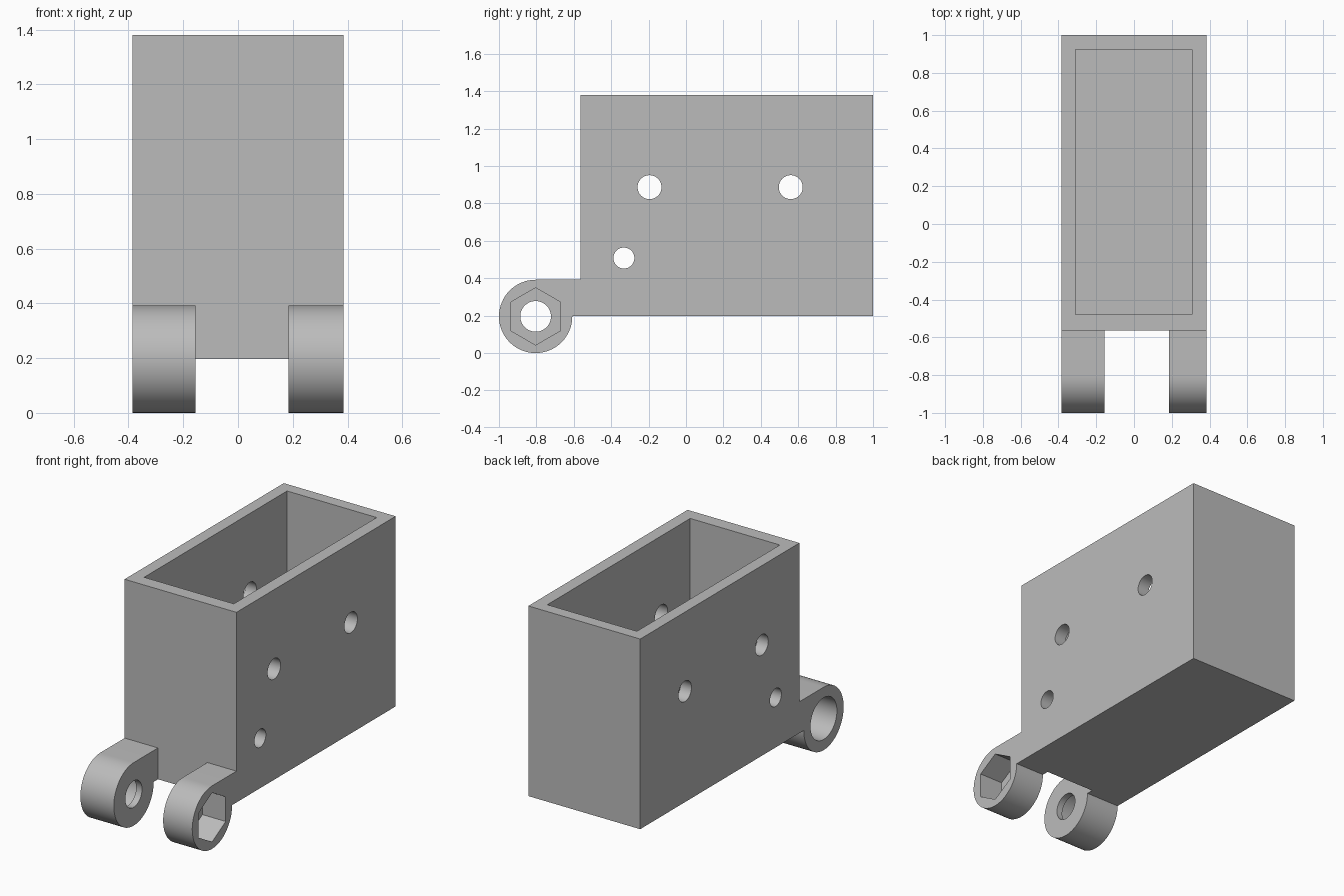
import bpy
import bmesh
from math import cos, sin, pi, radians

cube = bpy.data.objects.get("Cube")
if cube:
    bpy.data.objects.remove(cube, do_unlink=True)

grey = bpy.data.materials.new("plain grey")
grey.use_nodes = True
GREY = (0.5, 0.5, 0.5, 1)
grey.diffuse_color = GREY
grey.node_tree.nodes["Principled BSDF"].inputs["Base Color"].default_value = GREY


def prism(name, outline, x0, x1):
    """Extrude a (y, z) outline from x0 to x1."""
    bm = bmesh.new()
    face = bm.faces.new([bm.verts.new((x0, y, z)) for y, z in outline])
    ext = bmesh.ops.extrude_face_region(bm, geom=[face])
    moved = [v for v in ext["geom"] if isinstance(v, bmesh.types.BMVert)]
    bmesh.ops.translate(bm, verts=moved, vec=(x1 - x0, 0, 0))
    bmesh.ops.recalc_face_normals(bm, faces=bm.faces)
    mesh = bpy.data.meshes.new(name)
    bm.to_mesh(mesh)
    bm.free()
    mesh.materials.append(grey)
    obj = bpy.data.objects.new(name, mesh)
    bpy.context.collection.objects.link(obj)
    return obj


def rect(y0, y1, z0, z1):
    return [(y0, z0), (y1, z0), (y1, z1), (y0, z1)]


def ring(y, z, r, n=48, start=0.0, sweep=2 * pi):
    return [(y + r * cos(start + sweep * i / n), z + r * sin(start + sweep * i / n))
            for i in range(n)]


def activate(obj):
    bpy.ops.object.select_all(action="DESELECT")
    obj.select_set(True)
    bpy.context.view_layer.objects.active = obj


def combine(obj, other, operation):
    """Apply a boolean with another solid, then discard that solid."""
    mod = obj.modifiers.new("boolean", "BOOLEAN")
    mod.operation = operation
    mod.solver = "EXACT"
    mod.object = other
    activate(obj)
    bpy.ops.object.modifier_apply(modifier=mod.name)
    bpy.data.objects.remove(other, do_unlink=True)


HALF = 0.385
FRONT, BACK, BASE, TOP = -0.565, 1.0, 0.197, 1.38
PIN_Y, PIN_Z, LUG_R = -0.804, 0.196, 0.196

# Open-topped box with a cavity and cross holes
box = prism("bracket_box", rect(FRONT, BACK, BASE, TOP), -HALF, HALF)
combine(box, prism("cavity", rect(-0.48, 0.925, 0.275, 1.6), -0.31, 0.307), "DIFFERENCE")
for y, z, r in ((-0.195, 0.887, 0.064), (0.56, 0.887, 0.064), (-0.332, 0.508, 0.056)):
    combine(box, prism("cross_hole", ring(y, z, r), -0.6, 0.6), "DIFFERENCE")

# Hinge lugs: rounded knuckle, arm, pin hole and outer recess
ARM_Y = FRONT + 0.02
knuckle = ring(PIN_Y, PIN_Z, LUG_R, 48, pi / 2, 1.5 * pi)
outline = knuckle + [(PIN_Y + LUG_R, BASE), (ARM_Y, BASE), (ARM_Y, PIN_Z + LUG_R)]
lugs = (
    ("left_lug", 0.185, HALF, ring(PIN_Y, PIN_Z, 0.153, 6, pi / 2), (0.225, 0.5)),
    ("right_lug", -HALF, -0.155, ring(PIN_Y, PIN_Z, 0.13), (-0.5, -0.195)),
)
for name, x0, x1, recess, span in lugs:
    lug = prism(name, outline, x0, x1)
    combine(lug, prism("pin_hole", ring(PIN_Y, PIN_Z, 0.082), -0.6, 0.6), "DIFFERENCE")
    combine(lug, prism("recess", recess, *span), "DIFFERENCE")
    combine(box, lug, "UNION")

# One grey material, round surfaces smooth and edges sharp
box.data.materials.clear()
box.data.materials.append(grey)
for poly in box.data.polygons:
    poly.material_index = 0
activate(box)
bpy.ops.object.shade_smooth_by_angle(angle=radians(30))
